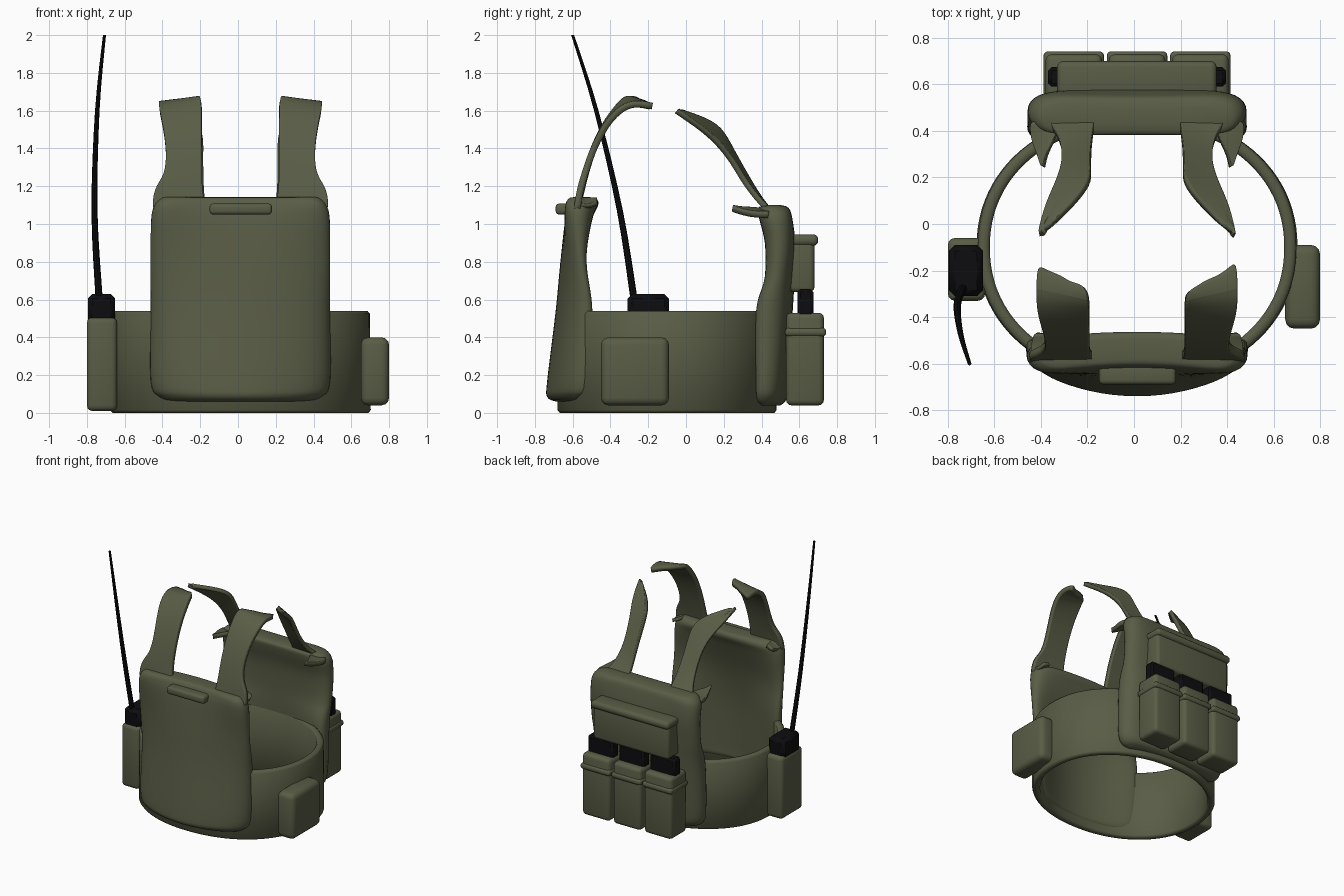
import bpy, bmesh, math, random
from mathutils import Vector

if "Cube" in bpy.data.objects:
    bpy.data.objects.remove(bpy.data.objects["Cube"])

random.seed(4)


def material(name, rgb):
    m = bpy.data.materials.new(name)
    m.diffuse_color = (*rgb, 1)
    m.use_nodes = True
    m.node_tree.nodes["Principled BSDF"].inputs["Base Color"].default_value = m.diffuse_color
    return m


OLIVE = material("olive fabric", (0.10, 0.108, 0.06))
BLACK = material("black plastic", (0.004, 0.004, 0.005))
CX = 0.013  # centre line of the vest


def finish(name, bm, mat, angle=40):
    bmesh.ops.recalc_face_normals(bm, faces=bm.faces)
    me = bpy.data.meshes.new(name)
    bm.to_mesh(me)
    bm.free()
    me.materials.append(mat)
    ob = bpy.data.objects.new(name, me)
    bpy.context.collection.objects.link(ob)
    bpy.ops.object.select_all(action='DESELECT')
    ob.select_set(True)
    bpy.context.view_layer.objects.active = ob
    bpy.ops.object.shade_smooth_by_angle(angle=math.radians(angle))
    return ob


def box(name, x, y, z, mat=OLIVE, bevel=0.03, segments=3):
    """Rounded box from (min, max) ranges."""
    bm = bmesh.new()
    bmesh.ops.create_cube(bm, size=1)
    for v in bm.verts:
        v.co = Vector([(r[0] + r[1]) / 2 + c * (r[1] - r[0]) for c, r in zip(v.co, (x, y, z))])
    bmesh.ops.bevel(bm, geom=bm.edges[:], offset=bevel, segments=segments, profile=0.5, affect='EDGES')
    return finish(name, bm, mat)


def loft(name, rings, mat=OLIVE, caps=True, closed=False, angle=40):
    bm = bmesh.new()
    loops = [[bm.verts.new(p) for p in r] for r in rings]
    pairs = list(zip(loops, loops[1:])) + ([(loops[-1], loops[0])] if closed else [])
    for a, b in pairs:
        n = len(a)
        for i in range(n):
            bm.faces.new((a[i], a[(i + 1) % n], b[(i + 1) % n], b[i]))
    if caps:
        bm.faces.new(loops[0])
        bm.faces.new(loops[-1])
    return finish(name, bm, mat, angle)


def smooth_rows(rows, steps=5):
    """Catmull-Rom interpolation of parameter rows."""
    out = []
    for i in range(len(rows) - 1):
        p = [rows[max(0, min(len(rows) - 1, i + k))] for k in (-1, 0, 1, 2)]
        for s in range(steps):
            t = s / steps
            out.append([0.5 * (2 * b + (c - a) * t + (2 * a - 5 * b + 4 * c - d) * t * t
                               + (3 * b - a - 3 * c + d) * t ** 3) for a, b, c, d in zip(*p)])
    return out + [list(rows[-1])]


def panel(name, rows):
    """Padded panel; row = z, half width, outer mid, outer edge, inner mid, inner edge."""
    us = [math.sin(math.pi / 2 * i / 14) for i in range(-14, 15)]
    rings = []
    for z, hw, om, oe, im, ie in smooth_rows(rows):
        ring = []
        for side, seq in ((1, us), (-1, us[-2:0:-1])):
            for u in seq:
                o, n = om + (oe - om) * u * u, im + (ie - im) * u * u
                h = (o - n) / 2 * max(0, 1 - abs(u) ** 8) ** 0.5
                ring.append((CX + u * hw, (o + n) / 2 + side * h, z))
        rings.append(ring)
    return loft(name, rings, angle=50)


def ribbon(name, rows, thick=0.03, torn=0.0):
    """Mirrored pair of bands; row = inner edge xyz, outer edge xyz (right side)."""
    for tag, sx in (("right", 1), ("left", -1)):
        bm = bmesh.new()
        grid = []
        for k, r in enumerate(rows):
            a, b = Vector(r[:3]), Vector(r[3:])
            line = []
            for j in range(7):
                p = a.lerp(b, j / 6)
                if k == len(rows) - 1:
                    p.y += random.uniform(-torn, torn)
                line.append(bm.verts.new((CX + sx * p.x, p.y, p.z)))
            grid.append(line)
        for a, b in zip(grid, grid[1:]):
            for j in range(6):
                bm.faces.new((a[j], a[j + 1], b[j + 1], b[j]))
        ob = finish(f"{tag}_{name}", bm, OLIVE)
        sub = ob.modifiers.new("smooth", 'SUBSURF')
        sub.levels = sub.render_levels = 2
        sol = ob.modifiers.new("thickness", 'SOLIDIFY')
        sol.thickness, sol.offset = thick, 0


# Waist belt: rounded wall swept around an oval
profile = [(0, 0.015), (0, 0.525), (-0.012, 0.54), (-0.04, 0.54), (-0.052, 0.525),
           (-0.052, 0.015), (-0.04, 0.0), (-0.012, 0.0)]
rings = []
for off, z in profile:
    ring = []
    for i in range(96):
        t = 2 * math.pi * i / 96
        c, s = math.cos(t), math.sin(t)
        rx, ry = 0.69 + off - 0.01 * z, 0.58 + off
        ring.append((CX + rx * math.copysign(abs(c) ** 0.94, c),
                     -0.10 + ry * math.copysign(abs(s) ** 0.94, s), z))
    rings.append(ring)
loft("waist_belt", rings, caps=False, closed=True, angle=60)

# Front and back padded panels
panel("front_panel", [
    (0.06, 0.36, -0.69, -0.60, -0.64, -0.55), (0.085, 0.43, -0.735, -0.62, -0.62, -0.50),
    (0.17, 0.475, -0.735, -0.62, -0.62, -0.46), (0.54, 0.475, -0.69, -0.60, -0.61, -0.45),
    (0.80, 0.475, -0.665, -0.61, -0.57, -0.50), (1.02, 0.473, -0.64, -0.65, -0.50, -0.49),
    (1.10, 0.455, -0.62, -0.66, -0.465, -0.49), (1.135, 0.42, -0.60, -0.64, -0.475, -0.52),
    (1.142, 0.40, -0.57, -0.61, -0.51, -0.55)])
panel("back_panel", [
    (0.04, 0.38, 0.50, 0.44, 0.46, 0.38), (0.07, 0.44, 0.53, 0.48, 0.44, 0.34),
    (0.17, 0.47, 0.54, 0.50, 0.44, 0.33), (0.54, 0.47, 0.565, 0.53, 0.43, 0.33),
    (0.72, 0.47, 0.575, 0.55, 0.43, 0.40), (0.90, 0.47, 0.58, 0.57, 0.42, 0.41),
    (1.03, 0.465, 0.56, 0.57, 0.39, 0.38), (1.085, 0.43, 0.54, 0.55, 0.385, 0.38),
    (1.10, 0.38, 0.50, 0.51, 0.42, 0.42)])

# Shoulder straps with torn ends, and the loose corner tabs
ribbon("front_strap", [
    (0.18, -0.58, 1.08, 0.47, -0.58, 1.06), (0.20, -0.56, 1.15, 0.46, -0.56, 1.19),
    (0.205, -0.54, 1.24, 0.40, -0.54, 1.25), (0.205, -0.50, 1.38, 0.39, -0.50, 1.38),
    (0.205, -0.43, 1.53, 0.41, -0.43, 1.52), (0.205, -0.36, 1.62, 0.43, -0.36, 1.60),
    (0.21, -0.32, 1.665, 0.43, -0.28, 1.645), (0.22, -0.28, 1.66, 0.43, -0.17, 1.62)], 0.035, 0.012)
ribbon("back_strap", [
    (0.18, 0.46, 1.05, 0.40, 0.46, 1.05), (0.19, 0.39, 1.13, 0.34, 0.39, 1.12),
    (0.20, 0.32, 1.25, 0.32, 0.31, 1.22), (0.20, 0.24, 1.39, 0.32, 0.25, 1.33),
    (0.20, 0.18, 1.51, 0.345, 0.17, 1.43), (0.28, 0.08, 1.56, 0.39, 0.08, 1.51),
    (0.38, -0.02, 1.59, 0.425, -0.05, 1.60)], 0.03, 0.008)
ribbon("back_corner_tab", [
    (0.33, 0.44, 1.06, 0.46, 0.44, 1.05), (0.355, 0.36, 1.075, 0.455, 0.37, 1.05),
    (0.39, 0.30, 1.075, 0.43, 0.31, 1.06), (0.40, 0.245, 1.085, 0.41, 0.25, 1.08)], 0.035)
ribbon("front_corner_tab", [
    (0.36, -0.58, 1.13, 0.455, -0.58, 1.10), (0.38, -0.52, 1.13, 0.45, -0.52, 1.09),
    (0.39, -0.47, 1.13, 0.44, -0.47, 1.11)], 0.025)

# Pull handle on the front
box("pull_handle", (-0.15, 0.18), (-0.69, -0.60), (1.05, 1.108), bevel=0.018)

# Back pouch with its rolled flap
box("back_pouch", (-0.32, 0.345), (0.53, 0.68), (0.64, 0.93), bevel=0.025)
box("back_pouch_flap", (-0.33, 0.355), (0.54, 0.70), (0.885, 0.945), bevel=0.025)

# Three magazine pouches
for i in range(3):
    x = CX + 0.272 * (i - 1)
    box(f"magazine_pouch_{i + 1}", (x - 0.122, x + 0.122), (0.53, 0.73), (0.04, 0.53), bevel=0.028)
    box(f"magazine_pouch_band_{i + 1}", (x - 0.13, x + 0.13), (0.525, 0.742), (0.405, 0.45), bevel=0.018)
    box(f"magazine_{i + 1}", (x - 0.11, x + 0.11), (0.59, 0.675), (0.48, 0.655), BLACK, 0.015, 1)

# Side pouches and radio
box("right_side_pouch", (0.65, 0.80), (-0.45, -0.09), (0.04, 0.40), bevel=0.04)
box("radio_pouch", (-0.80, -0.64), (-0.33, -0.06), (0.01, 0.505), bevel=0.03)
box("radio", (-0.795, -0.65), (-0.31, -0.09), (0.45, 0.63), BLACK, 0.025, 1)

# Curved tapering antenna
path = smooth_rows([(-0.735, -0.275, 0.60, 0.019), (-0.76, -0.35, 1.07, 0.016),
                    (-0.745, -0.475, 1.60, 0.012), (-0.707, -0.60, 2.0, 0.008)], 4)
loft("antenna", [[(x + r * math.cos(k * math.pi / 4), y + r * math.sin(k * math.pi / 4), z)
                  for k in range(8)] for x, y, z, r in path], BLACK)
